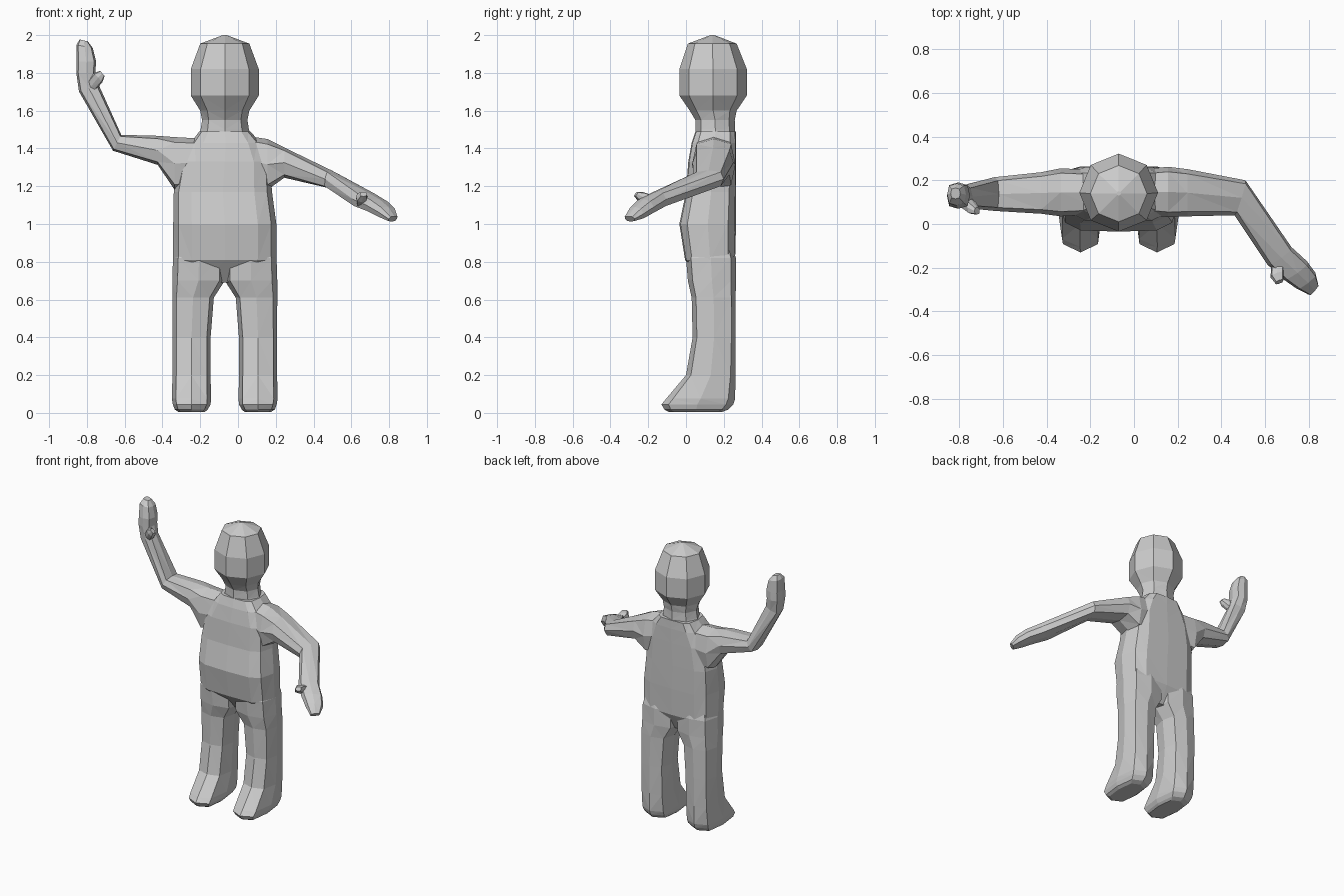
import bpy, bmesh
from mathutils import Vector

# Quarter outlines (mirrored into full cross-sections)
ROUND = [(1, 0), (.71, .71), (0, 1)]
SQUARE = [(1, 0), (.8, .8), (0, 1)]
CHEST = [(1, 0), (.9, .72), (.64, .96), (0, 1)]


def full(q):
    half = q + [(-a, b) for a, b in reversed(q[:-1])]
    return half + [(a, -b) for a, b in reversed(half[1:-1])]


def box(x0, x1, y0, y1, z):
    """Horizontal ring from its extents: centre, half axis u, half axis v."""
    return ((x0 + x1) / 2, (y0 + y1) / 2, z), ((x1 - x0) / 2, 0, 0), (0, (y1 - y0) / 2, 0)


def loft(name, rings, quarter):
    """Skin a closed tube through rings of (centre, u, v)."""
    bm = bmesh.new()
    sec = full(quarter)
    n = len(sec)
    rows = []
    for c, u, v in rings:
        c, u, v = Vector(c), Vector(u), Vector(v)
        rows.append([bm.verts.new(c + u * a + v * b) for a, b in sec])
    for r, s in zip(rows, rows[1:]):
        for i in range(n):
            j = (i + 1) % n
            bm.faces.new((r[i], r[j], s[j], s[i]))
    bm.faces.new(rows[0])
    bm.faces.new(rows[-1])
    bmesh.ops.triangulate(bm, faces=bm.faces[:])
    bmesh.ops.recalc_face_normals(bm, faces=bm.faces[:])
    me = bpy.data.meshes.new(name)
    bm.to_mesh(me)
    bm.free()
    ob = bpy.data.objects.new(name, me)
    bpy.context.collection.objects.link(ob)
    return ob


CX = -.07  # body centre line
parts = []

# Torso
body = loft("body", [box(*r) for r in [
    (-.25, .11, .09, .20, .69), (-.343, .203, -.005, .26, .81),
    (-.343, .203, -.035, .265, 1.0), (-.34, .18, 0, .266, 1.17),
    (-.31, .17, .012, .266, 1.33), (-.25, .12, .03, .266, 1.43),
    (-.205, .065, .05, .264, 1.49)]], CHEST)

# Neck and head
parts.append(loft("head", [box(CX - r, CX + r, y0, y1, z) for r, y0, y1, z in [
    (.15, .05, .262, 1.44), (.128, .05, .26, 1.5), (.12, .05, .258, 1.55),
    (.13, .02, .268, 1.6), (.18, -.035, .322, 1.68), (.18, -.035, .322, 1.82),
    (.13, .01, .268, 1.955), (.01, .13, .15, 2.0)]], ROUND))

# Legs with feet: inner and outer distance from the centre line
for side, name in ((-1, "left_leg"), (1, "right_leg")):
    rings = []
    for i, o, y0, y1, z in [
            (.105, .245, -.09, .19, .005), (.09, .265, -.115, .225, .018),
            (.075, .275, -.13, .25, .045), (.073, .28, -.105, .26, .075),
            (.075, .277, .0, .262, .2), (.075, .277, .035, .263, .4),
            (.058, .278, .03, .263, .61), (.0, .278, .01, .264, .70),
            (.0, .274, .0, .264, .82), (.03, .25, .03, .24, .9)]:
        xs = sorted((CX + side * i, CX + side * o))
        rings.append(box(*xs, y0, y1, z))
    parts.append(loft(name, rings, SQUARE))

# Raised arm and hand
parts.append(loft("raised_arm", [
    ((-.15, .145, 1.33), (0, .10, 0), (0, 0, .12)),
    ((-.335, .145, 1.32), (0, .11, 0), (0, 0, .14)),
    ((-.425, .142, 1.39), (0, .095, 0), (0, 0, .077)),
    ((-.64, .137, 1.43), (0, .077, 0), (.022, 0, .042)),
    ((-.79, .125, 1.72), (0, .05, 0), (.052, 0, .018)),
    ((-.806, .13, 1.80), (0, .06, 0), (.05, 0, 0)),
    ((-.803, .13, 1.86), (0, .06, 0), (.052, 0, 0)),
    ((-.812, .135, 1.94), (0, .05, 0), (.043, 0, -.008)),
    ((-.817, .14, 1.972), (0, .025, 0), (.022, 0, -.005))], SQUARE))
parts.append(loft("raised_thumb", [
    ((-.785, .11, 1.72), (0, .03, 0), (.025, 0, -.02)),
    ((-.74, .075, 1.775), (0, .03, 0), (.022, 0, -.024)),
    ((-.718, .06, 1.797), (0, .016, 0), (.012, 0, -.014))], SQUARE))

# Forward-reaching arm and hand
parts.append(loft("reaching_arm", [
    ((.02, .147, 1.35), (0, .10, 0), (0, 0, .12)),
    ((.155, .147, 1.315), (0, .115, 0), (0, 0, .135)),
    ((.245, .143, 1.325), (0, .108, 0), (0, 0, .08)),
    ((.485, .12, 1.238), (.025, .08, 0), (.008, 0, .047)),
    ((.665, -.145, 1.13), (.055, .04, 0), (.01, -.01, .043)),
    ((.735, -.21, 1.095), (.056, .04, -.005), (.014, -.014, .036)),
    ((.785, -.258, 1.06), (.045, .035, -.005), (.012, -.012, .03)),
    ((.82, -.298, 1.027), (.022, .025, 0), (.008, -.008, .014))], SQUARE))
parts.append(loft("reaching_thumb", [
    ((.66, -.17, 1.115), (.032, .01, 0), (0, .015, .028)),
    ((.655, -.235, 1.142), (.03, .01, 0), (0, .012, .026)),
    ((.665, -.265, 1.158), (.018, .006, 0), (0, .008, .012))], SQUARE))

# Fuse everything into one skin
bpy.context.view_layer.objects.active = body
for p in parts:
    m = body.modifiers.new("fuse", 'BOOLEAN')
    m.operation = 'UNION'
    m.solver = 'EXACT'
    m.object = p
    bpy.ops.object.modifier_apply(modifier=m.name)
    bpy.data.objects.remove(p)
